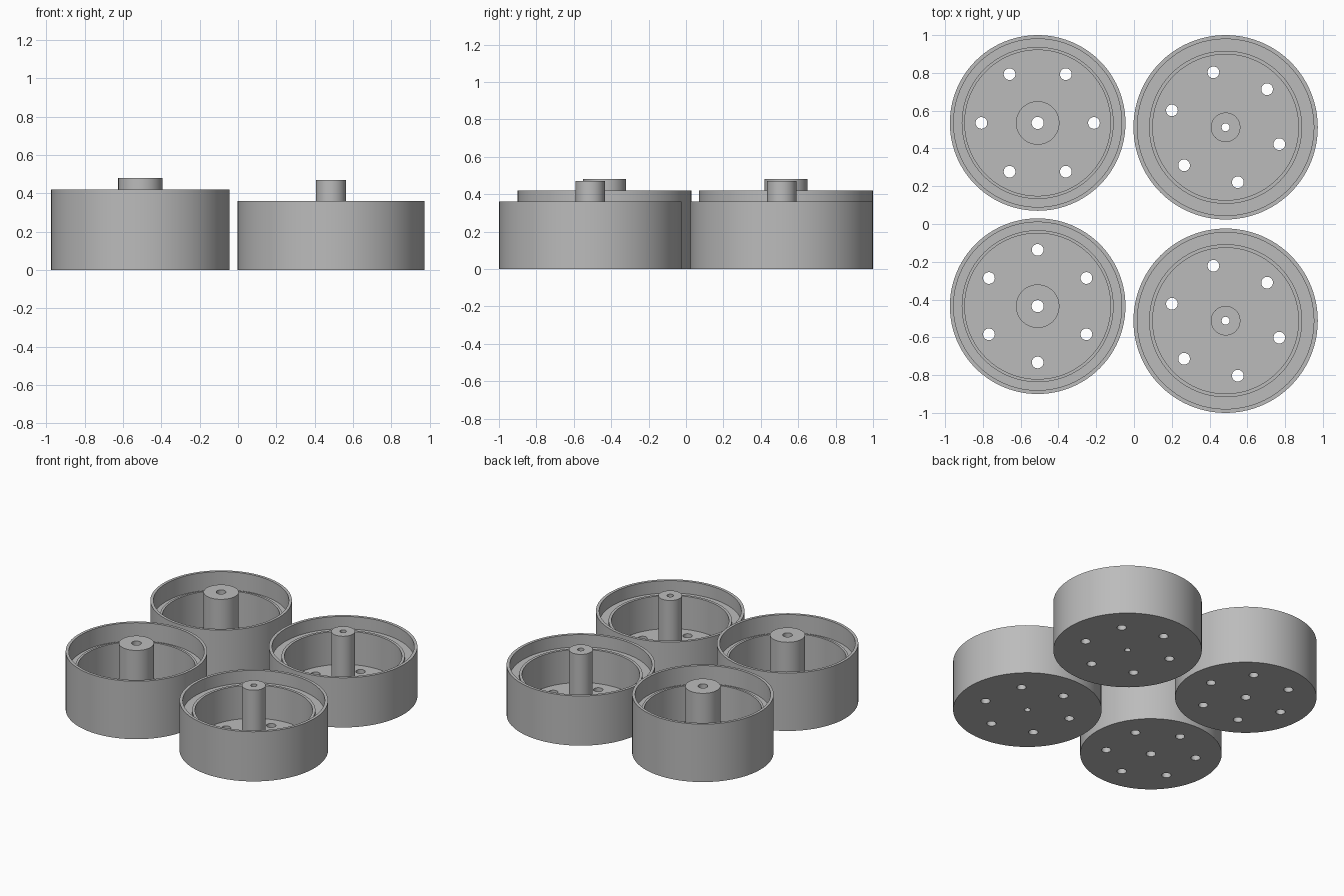
import bpy, bmesh, math

if "Cube" in bpy.data.objects:
    bpy.data.objects.remove(bpy.data.objects["Cube"])

grey = bpy.data.materials.new("plain grey")
grey.diffuse_color = (0.5, 0.5, 0.5, 1)
grey.use_nodes = True
grey.node_tree.nodes["Principled BSDF"].inputs["Base Color"].default_value = grey.diffuse_color
SEG = 96


def lathe(name, profile):
    """Spin a closed (radius, height) profile around z."""
    bm = bmesh.new()
    rings = []
    for i in range(SEG):
        a = 2 * math.pi * i / SEG
        rings.append([bm.verts.new((r * math.cos(a), r * math.sin(a), z)) for r, z in profile])
    n = len(profile)
    for i in range(SEG):
        p, q = rings[i], rings[(i + 1) % SEG]
        for j in range(n):
            k = (j + 1) % n
            bm.faces.new((p[j], q[j], q[k], p[k]))
    bmesh.ops.recalc_face_normals(bm, faces=bm.faces)
    mesh = bpy.data.meshes.new(name)
    bm.to_mesh(mesh)
    bm.free()
    mesh.materials.append(grey)
    obj = bpy.data.objects.new(name, mesh)
    bpy.context.collection.objects.link(obj)
    return obj


def hole_cutter(name, turn, ring_radius, hole_radius):
    """Six drills spaced evenly around the hub."""
    bm = bmesh.new()
    for k in range(6):
        a = math.radians(turn + 60 * k)
        new = bmesh.ops.create_cone(bm, cap_ends=True, segments=32, radius1=hole_radius,
                                    radius2=hole_radius, depth=0.3)["verts"]
        bmesh.ops.translate(bm, verts=new,
                            vec=(ring_radius * math.cos(a), ring_radius * math.sin(a), 0))
    mesh = bpy.data.meshes.new(name)
    bm.to_mesh(mesh)
    bm.free()
    mesh.materials.append(grey)
    obj = bpy.data.objects.new(name, mesh)
    bpy.context.collection.objects.link(obj)
    obj.hide_render = True
    return obj


def wheel(name, x, y, turn, rim, rim_in, lip, lip_in, top, ledge, hub, hub_top, bore):
    floor = 0.05
    # outer wall, recessed ledge, raised lip, bowl floor, hub and bore
    obj = lathe(name, [(bore, 0), (rim, 0), (rim, top), (rim_in, top), (rim_in, ledge),
                       (lip, ledge), (lip, ledge + 0.02), (lip_in, ledge + 0.02),
                       (lip_in, floor), (hub, floor), (hub, hub_top), (bore, hub_top)])
    cutter = hole_cutter(name + "_hole_cutter", turn, 0.298, 0.031)
    mod = obj.modifiers.new("holes", "BOOLEAN")
    mod.operation = "DIFFERENCE"
    mod.solver = "EXACT"
    mod.object = cutter
    bpy.context.view_layer.objects.active = obj
    obj.select_set(True)
    bpy.ops.object.modifier_apply(modifier=mod.name)
    bpy.data.objects.remove(cutter)
    bpy.ops.object.shade_smooth_by_angle(angle=math.radians(30))
    obj.select_set(False)
    obj.location = (x, y, 0)


# tall wheels with wide hubs on the left
tall = (0.465, 0.445, 0.402, 0.386, 0.42, 0.29, 0.115, 0.48, 0.032)
wheel("tall_wheel_back", -0.51, 0.535, 0, *tall)
wheel("tall_wheel_front", -0.51, -0.435, 30, *tall)

# low wheels with slim hubs on the right
low = (0.488, 0.467, 0.405, 0.386, 0.36, 0.27, 0.078, 0.47, 0.021)
wheel("low_wheel_back", 0.485, 0.512, 42.5, *low)
wheel("low_wheel_front", 0.485, -0.512, 42.5, *low)
